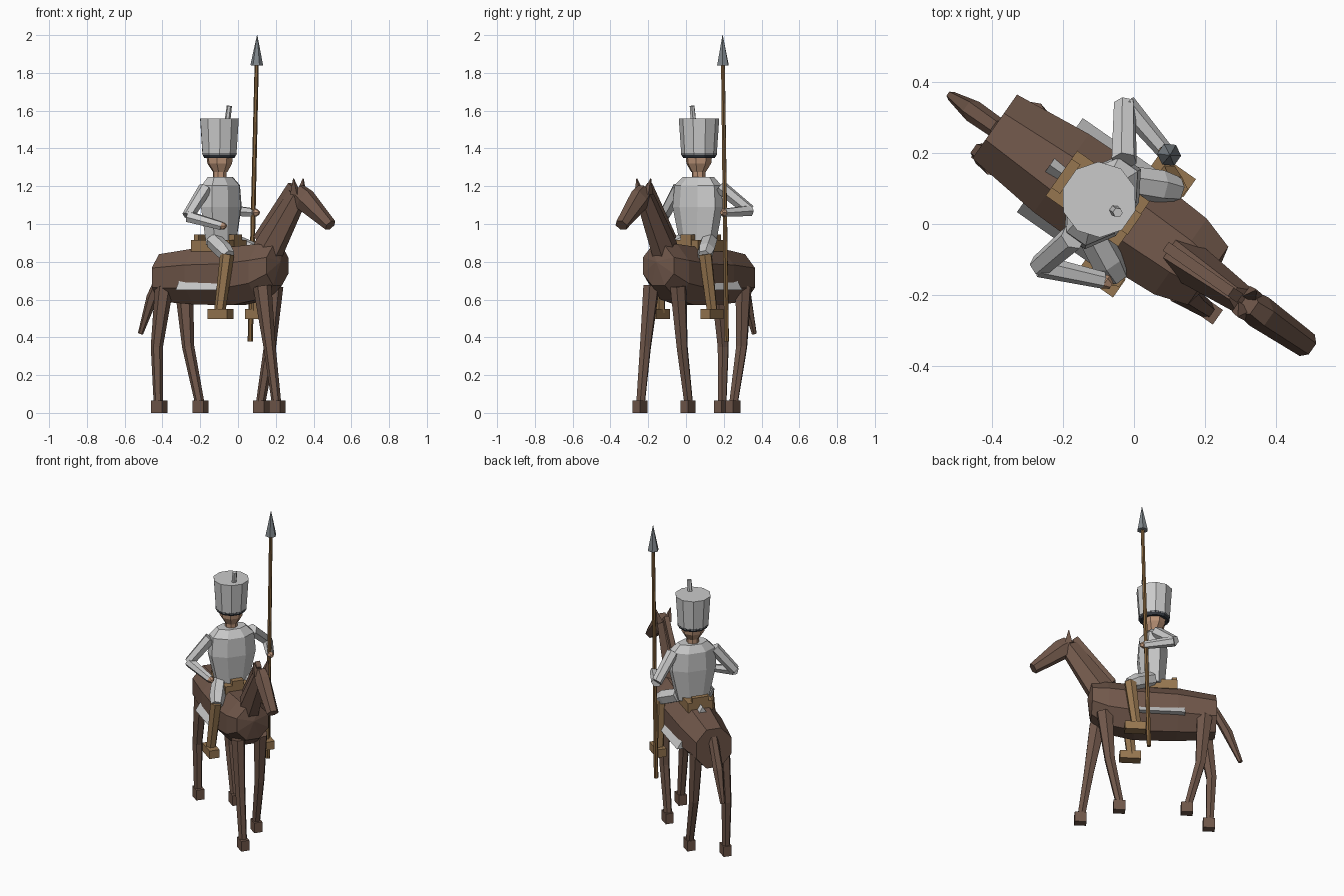
import bpy, bmesh, math
from mathutils import Vector, Matrix

if "Cube" in bpy.data.objects:
    bpy.data.objects.remove(bpy.data.objects["Cube"])

# the whole figure is built facing +x, then turned to its heading
TURN = Matrix.Rotation(math.radians(-35), 4, 'Z')


def material(name, r, g, b):
    m = bpy.data.materials.new(name)
    lin = [((c / 255 + 0.055) / 1.055) ** 2.4 for c in (r, g, b)]
    m.diffuse_color = (*lin, 1)
    m.use_nodes = True
    m.node_tree.nodes["Principled BSDF"].inputs["Base Color"].default_value = m.diffuse_color
    return m


BROWN = material("horse brown", 112, 87, 74)
PALE = material("pale grey", 202, 202, 202)
TAN = material("leather tan", 150, 118, 80)
WOOD = material("shaft wood", 130, 98, 60)
STEEL = material("steel grey", 128, 135, 140)
SKIN = material("skin", 188, 148, 120)
DARK = material("dark band", 52, 57, 64)


def finish(name, bm, mat):
    bmesh.ops.recalc_face_normals(bm, faces=bm.faces)
    bm.transform(TURN)
    me = bpy.data.meshes.new(name)
    bm.to_mesh(me)
    bm.free()
    me.materials.append(mat)
    ob = bpy.data.objects.new(name, me)
    bpy.context.collection.objects.link(ob)
    return ob


def tube(name, mat, pts, n=6, axis=None):
    """Loft through (x, y, z, depth radius, side radius) stations."""
    bm = bmesh.new()
    P = [Vector(p[:3]) for p in pts]
    fit = 1 / math.cos(math.pi / n) if n % 4 == 0 else 1
    rings = []
    for i, p in enumerate(pts):
        t = Vector(axis) if axis else P[min(i + 1, len(P) - 1)] - P[max(i - 1, 0)]
        t.normalize()
        side = Vector((0, 1, 0))
        side = (side - t * side.dot(t)).normalized()
        up = t.cross(side)
        ring = []
        for k in range(n):
            a = (k + 0.5) * 2 * math.pi / n
            ring.append(bm.verts.new(P[i] + up * math.cos(a) * p[3] * fit
                                     + side * math.sin(a) * p[-1] * fit))
        rings.append(ring)
    for a, b in zip(rings, rings[1:]):
        for k in range(n):
            j = (k + 1) % n
            bm.faces.new((a[k], a[j], b[j], b[k]))
    bm.faces.new(rings[0])
    bm.faces.new(rings[-1])
    return finish(name, bm, mat)


def box(name, mat, c, size):
    x, y, z = c
    a, b, h = (s / 2 for s in size)
    return tube(name, mat, [(x, y, z - h, a, b), (x, y, z + h, a, b)], 4, (0, 0, 1))


UP = (0, 0, 1)

# horse
tube("horse_body", BROWN, [
    (-.48, 0, .715, .125, .11), (-.25, 0, .722, .148, .135), (0, 0, .725, .155, .14),
    (.16, 0, .747, .147, .13), (.255, 0, .78, .105, .10), (.275, 0, .80, .004, .004)],
    8, (1, 0, 0))
tube("horse_neck", BROWN, [(.16, 0, .79, .095, .065), (.2, 0, .87, .09, .06),
                           (.385, 0, 1.15, .06, .04)])
tube("horse_mane", BROWN, [(.125, 0, .92, .02, .015), (.35, 0, 1.205, .02, .015)], 4)
tube("horse_head", BROWN, [(.385, 0, 1.165, .055, .04), (.43, 0, 1.13, .065, .048),
                           (.597, 0, .993, .033, .037)])
tube("horse_tail", BROWN, [(-.465, 0, .78, .025, .03), (-.555, 0, .61, .03, .032),
                           (-.63, 0, .42, .014, .014)])
for s, side in ((1, "left"), (-1, "right")):
    tube(f"horse_ear_{side}", BROWN, [(.39, s * .027, 1.16, .022, .018),
                                      (.39, s * .045, 1.24, .002, .002)], 4)

# horse legs: x of hip, knee and hoof, then side offset
for name, hip, knee, hoof, y in (("front_leg_left", .18, .15, .09, .08),
                                 ("front_leg_right", .21, .26, .305, -.08),
                                 ("hind_leg_left", -.41, -.385, -.31, .09),
                                 ("hind_leg_right", -.42, -.465, -.455, -.085)):
    tube(name, BROWN, [(hip, y * .95, .67, .052, .042), (knee, y, .35, .033, .031),
                       (hoof, y, .05, .025, .025)])
    box(name + "_hoof", BROWN, (hoof + .005, y, .033), (.07, .05, .056 + .01))

# saddle cloth: a tent whose ridge and lower edges show through the body
bm = bmesh.new()
ends = [[bm.verts.new((x, y, z)) for y, z in ((0, .90), (.162, .65), (-.162, .65))]
        for x in (-.29, -.01)]
for k in range(3):
    j = (k + 1) % 3
    bm.faces.new((ends[0][k], ends[0][j], ends[1][j], ends[1][k]))
for e in ends:
    bm.faces.new(e)
finish("saddle_cloth", bm, PALE)

# saddle
box("saddle", TAN, (-.125, 0, .885), (.25, .155, .06))
box("saddle_pommel", TAN, (-.015, 0, .915), (.035, .07, .06))
box("saddle_cantle", TAN, (-.235, 0, .915), (.03, .10, .06))

# rider torso, head and hat
tube("torso", PALE, [(-.11, 0, .89, .068, .095), (-.108, 0, 1.09, .085, .138),
                     (-.11, 0, 1.205, .08, .128), (-.115, 0, 1.25, .05, .085)], 8, UP)
tube("neck", SKIN, [(-.118, 0, 1.23, .034), (-.118, 0, 1.30, .034)], 8, UP)
tube("head", SKIN, [(-.115, 0, 1.275, .036), (-.118, 0, 1.32, .062),
                    (-.12, 0, 1.40, .07)], 8, UP)
tube("hat_band", DARK, [(-.12, 0, 1.35, .084), (-.12, 0, 1.372, .096)], 10, UP)
tube("hat", PALE, [(-.12, 0, 1.366, .094), (-.12, 0, 1.558, .107)], 10, UP)
tube("plume", PALE, [(-.072, 0, 1.52, .016), (-.056, 0, 1.625, .014)])

# arms: shoulder, elbow, hand
for side, sh, el, ha in (
        ("left", (-.125, .13, 1.2), (-.215, .262, 1.07), (-.045, .218, 1.06)),
        ("right", (-.12, -.13, 1.19), (-.15, -.25, 1.04), (.02, -.18, .99))):
    tube(f"upper_arm_{side}", PALE, [(*sh, .037), (*el, .032)])
    tube(f"forearm_{side}", PALE, [(*el, .032), (*ha, .024)])
    x, y, z = ha
    tube(f"hand_{side}", SKIN, [(x - .012, y, z, .012), (x + .008, y, z, .022),
                                (x + .028, y, z, .010)], 6)

# rider legs and boots
for s, side in ((1, "left"), (-1, "right")):
    tube(f"thigh_{side}", PALE, [(-.10, s * .08, .91, .045), (.0, s * .13, .86, .047),
                                 (.045, s * .15, .83, .036)])
    tube(f"boot_{side}", TAN, [(.035, s * .15, .84, .038, .036),
                               (0, s * .17, .53, .030, .030)])
    box(f"foot_{side}", TAN, (.008, s * .173, .523), (.125, .062, .052))

# lance
tube("lance_shaft", WOOD, [(-.07, .213, .378, .014), (-.031, .217, 1.86, .011)])
tube("lance_tip", STEEL, [(-.031, .217, 1.84, .034), (-.028, .217, 2.0, .001)])
